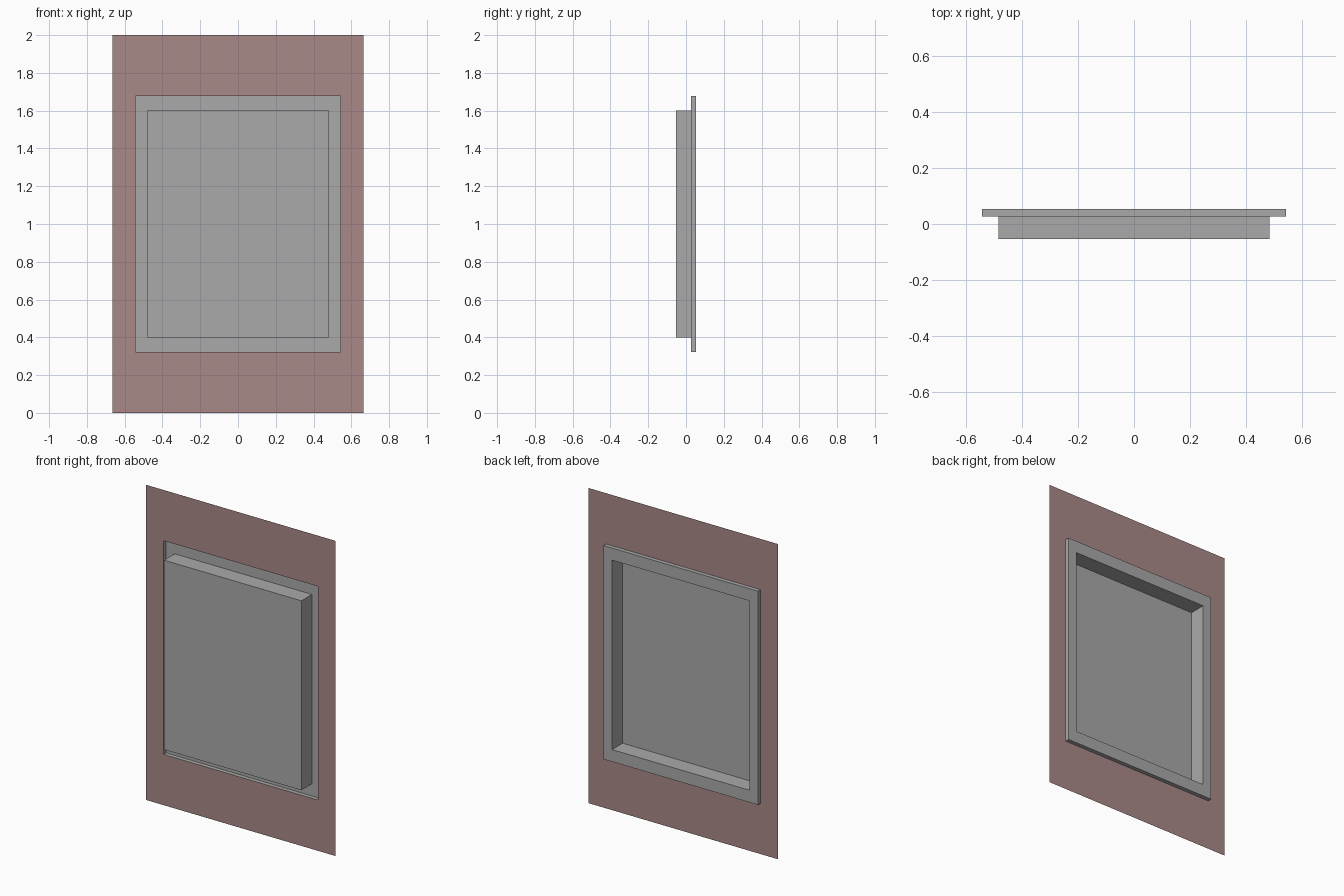
import bpy
import bmesh

if "Cube" in bpy.data.objects:
    bpy.data.objects.remove(bpy.data.objects["Cube"])


def ring(bm, half_w, half_h, y):
    """Rectangular vertex loop centred on z = 1, counter-clockwise from the front."""
    corners = ((-1, -1), (1, -1), (1, 1), (-1, 1))
    return [bm.verts.new((sx * half_w, y, 1 + sz * half_h)) for sx, sz in corners]


def sheet(name, loops, color, cap=False):
    """Open sheet made by bridging nested rectangles, optionally closed at the last."""
    bm = bmesh.new()
    rings = [ring(bm, *loop) for loop in loops]
    for a, b in zip(rings, rings[1:]):
        for i in range(4):
            j = (i + 1) % 4
            bm.faces.new((a[i], a[j], b[j], b[i]))
    if cap:
        bm.faces.new(rings[-1])
    mesh = bpy.data.meshes.new(name)
    bm.to_mesh(mesh)
    bm.free()
    mat = bpy.data.materials.new(name + "_paint")
    mat.diffuse_color = (*color, 1)
    mat.use_nodes = True
    mat.node_tree.nodes["Principled BSDF"].inputs["Base Color"].default_value = mat.diffuse_color
    mesh.materials.append(mat)
    obj = bpy.data.objects.new(name, mesh)
    bpy.context.collection.objects.link(obj)


WALL_Y, BACK_Y, FRONT_Y = 0.027, 0.053, -0.053
OPENING = (0.542, 0.678)
PANEL = (0.482, 0.601)

# Thin wall with a rectangular opening
sheet("wall", [(0.665, 1.0, WALL_Y), (*OPENING, WALL_Y)], (0.4, 0.25, 0.25))

# Recessed border stepping back, then the panel pushed forward
sheet("recessed_panel", [
    (*OPENING, WALL_Y),
    (*OPENING, BACK_Y),
    (*PANEL, BACK_Y),
    (*PANEL, FRONT_Y),
], (0.4, 0.4, 0.4), cap=True)
